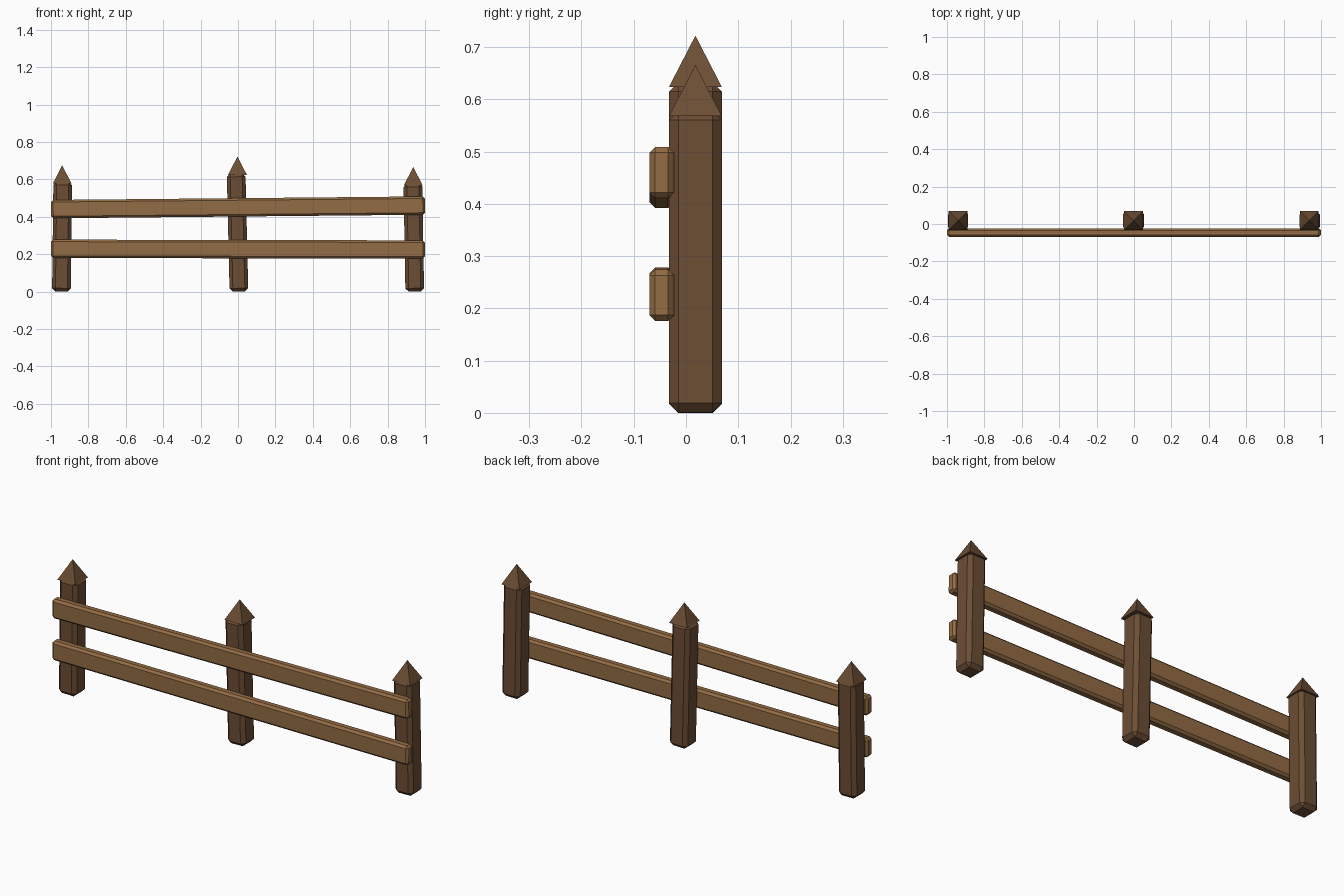
import bpy, bmesh, math
from mathutils import Matrix

if "Cube" in bpy.data.objects:
    bpy.data.objects.remove(bpy.data.objects["Cube"])


def material(name, rgb):
    m = bpy.data.materials.new(name)
    m.diffuse_color = (*rgb, 1)
    m.use_nodes = True
    m.node_tree.nodes["Principled BSDF"].inputs["Base Color"].default_value = m.diffuse_color
    return m


POST = material("dark_wood", (0.15, 0.075, 0.035))
RAIL = material("light_wood", (0.29, 0.15, 0.058))


def add_object(name, bm, mat, loc, tilt=0.0):
    mesh = bpy.data.meshes.new(name)
    bm.to_mesh(mesh)
    bm.free()
    mesh.materials.append(mat)
    ob = bpy.data.objects.new(name, mesh)
    ob.location = loc
    ob.rotation_euler = (0, tilt, 0)
    bpy.context.collection.objects.link(ob)


def chamfered_box(size, bevel):
    bm = bmesh.new()
    bmesh.ops.create_cube(bm, size=1, matrix=Matrix.Diagonal((*size, 1)))
    bmesh.ops.bevel(bm, geom=bm.edges[:], offset=bevel, segments=1,
                    affect='EDGES', profile=0.5)
    return bm


Y_POST = 0.018

# posts and pointed caps: bottom x, top x, body height, cap base z, tip x
posts = {
    "left": (-0.944, -0.937, 0.588, 0.577, -0.94),
    "middle": (0.005, -0.010, 0.632, 0.624, -0.003),
    "right": (0.945, 0.935, 0.578, 0.568, 0.937),
}
for side, (x0, x1, height, cap_z, tip_x) in posts.items():
    tilt = math.atan2(x1 - x0, height)
    add_object(side + "_post", chamfered_box((0.1, 0.101, height), 0.018), POST,
               ((x0 + x1) / 2, Y_POST, height / 2), tilt)
    # four-sided pyramid cap
    cap = bmesh.new()
    bmesh.ops.create_cone(cap, cap_ends=True, segments=4, radius1=0.101 / math.sqrt(2),
                          radius2=0, depth=0.098,
                          matrix=Matrix.Rotation(math.pi / 4, 4, 'Z'))
    bmesh.ops.remove_doubles(cap, verts=cap.verts[:], dist=1e-5)
    add_object(side + "_post_cap", cap, POST, (tip_x, Y_POST, cap_z + 0.049))

# slightly sloping rails: centre height at the left and right ends
for name, z0, z1 in (("lower_rail", 0.229, 0.225), ("upper_rail", 0.441, 0.460)):
    add_object(name, chamfered_box((1.998, 0.047, 0.098), 0.011), RAIL,
               (0, -0.0465, (z0 + z1) / 2), -math.atan2(z1 - z0, 2))
